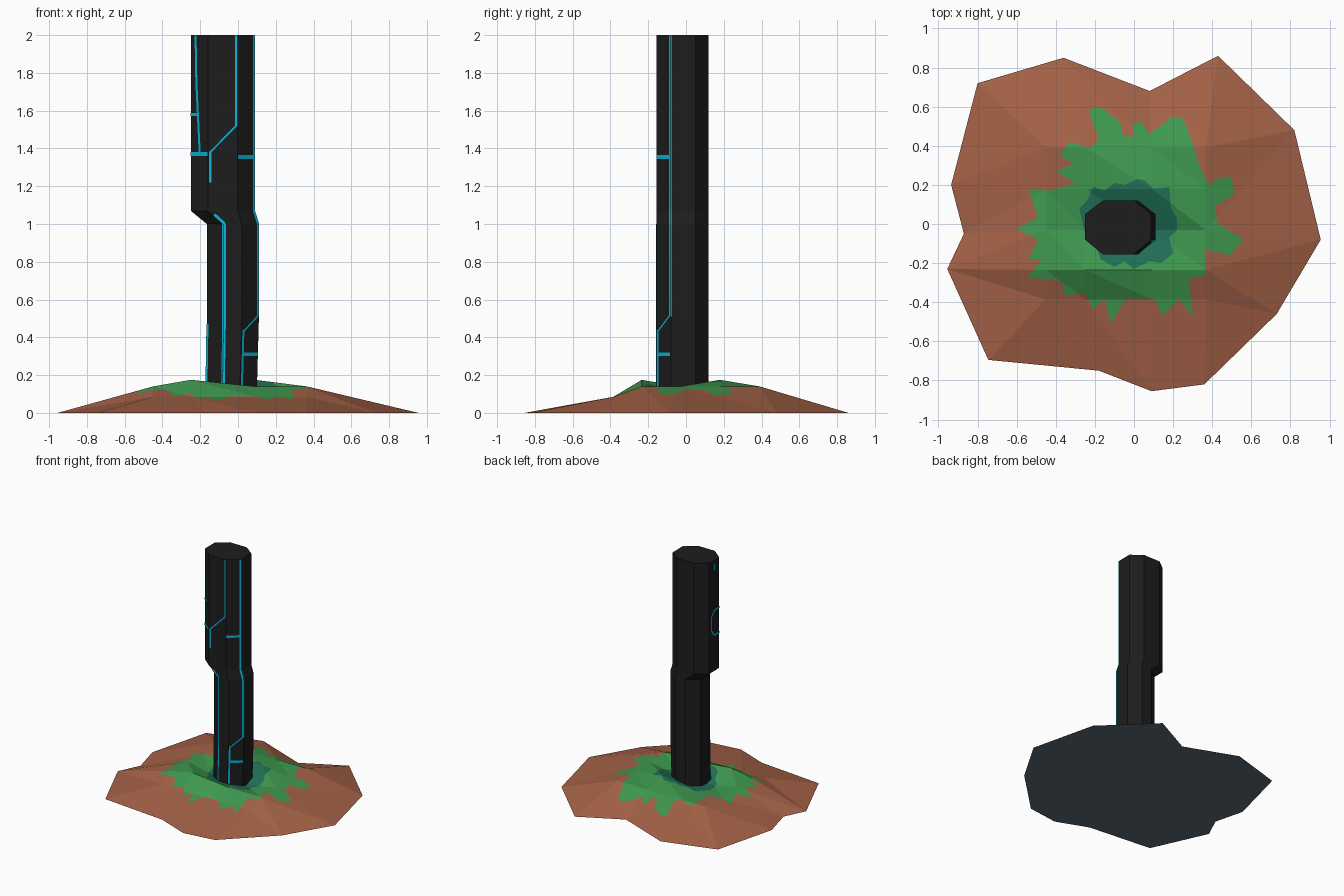
import bpy, bmesh, math
from mathutils import Vector
from mathutils.geometry import delaunay_2d_cdt, barycentric_transform

if "Cube" in bpy.data.objects:
    bpy.data.objects.remove(bpy.data.objects["Cube"])


def material(name, rgb):
    lin = [(c / 255 / 12.92) if c < 10 else ((c / 255 + 0.055) / 1.055) ** 2.4 for c in rgb]
    m = bpy.data.materials.new(name)
    m.diffuse_color = (*lin, 1)
    m.use_nodes = True
    m.node_tree.nodes["Principled BSDF"].inputs["Base Color"].default_value = m.diffuse_color
    return m


brown = material("brown_earth", (163, 97, 70))
green = material("green_grass", (63, 153, 80))
teal = material("dark_teal_moss", (33, 112, 87))
slate = material("slate_underside", (93, 106, 121))
black = material("black_stone", (29, 29, 29))
cyan = material("cyan_glow", (7, 184, 220))


def make_object(name, bm, mats):
    me = bpy.data.meshes.new(name)
    bm.to_mesh(me)
    bm.free()
    for m in mats:
        me.materials.append(m)
    ob = bpy.data.objects.new(name, me)
    bpy.context.collection.objects.link(ob)
    return ob


# --- mound: 5 x 4 grid of heights, skirted down to a 14-sided rim ---
rim = [(-.80, .72), (-.36, .85), (.08, .68), (.43, .86), (.82, .48), (.955, -.08), (.73, -.46),
       (.36, -.82), (.09, -.855), (-.18, -.75), (-.745, -.695), (-.955, -.23), (-.87, -.05), (-.935, .20)]
cols = [-.45, -.25, .09, .365]
rows = [.39, .18, -.03, -.235, -.385]
heights = [[.14, .14, .14, .14], [.13, .125, .175, .14], [.14, .10, .09, .14],
           [.14, .175, .14, .14], [.085, .085, .085, .085]]
pts = [Vector((x, y, 0)) for x, y in rim]
pts += [Vector((cols[c], rows[r], heights[r][c])) for r in range(5) for c in range(4)]


def g(r, c):
    return 14 + r * 4 + c


ring = ([g(0, c) for c in range(4)] + [g(r, 3) for r in (1, 2, 3)] +
        [g(4, c) for c in (3, 2, 1, 0)] + [g(r, 0) for r in (3, 2, 1)])
quads = [(i, ring[i], ring[(i + 1) % 14], (i + 1) % 14) for i in range(14)]
quads += [(g(r, c), g(r + 1, c), g(r + 1, c + 1), g(r, c + 1)) for r in range(4) for c in range(3)]
tris = []
for n, (a, b, c, d) in enumerate(quads):
    tris += [(a, b, d), (b, c, d)] if n in (3, 10) else [(a, b, c), (a, c, d)]

# painted patches, outlined from above (clockwise)
grass = [(-.23, .58), (-.21, .60), (-.16, .59), (-.07, .52), (-.06, .46), (-.01, .44), (.0, .51), (.03, .53),
         (.08, .46), (.20, .55), (.25, .54), (.29, .44), (.33, .31), (.38, .20), (.44, .24), (.50, .24),
         (.51, .15), (.41, .09), (.43, 0), (.56, -.08), (.49, -.16), (.36, -.13), (.37, -.26), (.28, -.28),
         (.30, -.475), (.23, -.38), (.15, -.47), (.10, -.38), (-.04, -.38), (-.12, -.51), (-.15, -.38),
         (-.21, -.44), (-.25, -.35), (-.35, -.37), (-.37, -.29), (-.545, -.275), (-.47, -.18), (-.54, -.18),
         (-.49, -.08), (-.60, -.025), (-.49, .035), (-.54, .18), (-.43, .17), (-.30, .21), (-.40, .27),
         (-.31, .31), (-.38, .35), (-.33, .42), (-.23, .39), (-.18, .43)]
moss = [(-.28, .08), (-.24, .12), (-.21, .19), (-.15, .17), (-.10, .21), (-.05, .20), (.02, .23), (.06, .22),
        (.10, .18), (.18, .19), (.19, .08), (.22, .03), (.22, -.03), (.18, -.07), (.20, -.15), (.14, -.20),
        (.08, -.19), (0, -.23), (-.05, -.19), (-.10, -.22), (-.17, -.18), (-.20, -.10), (-.25, -.05)]

flat = [Vector((p.x, p.y)) for p in pts]
faces = list(tris)
for outline in (grass, moss):
    start = len(flat)
    flat += [Vector(p) for p in reversed(outline)]
    faces.append(tuple(range(start, len(flat))))
out_v, _, out_f, _, _, origin = delaunay_2d_cdt(flat, [], faces, 1, 1e-5)

bm = bmesh.new()
made = {}
for f, src in zip(out_f, origin):
    tri = next((s for s in src if s < len(tris)), None)
    if tri is None:
        continue
    high = [pts[i] for i in tris[tri]]
    low = [Vector((p.x, p.y, 0)) for p in high]
    for i in f:
        if i not in made:
            made[i] = bm.verts.new(barycentric_transform(Vector((*out_v[i], 0)), *low, *high))
    face = bm.faces.new([made[i] for i in f])
    face.material_index = 2 if len(tris) + 1 in src else 1 if len(tris) in src else 0
    face.normal_update()
    if face.normal.z < 0:
        face.normal_flip()
base = bm.faces.new([bm.verts.new((x, y, 0)) for x, y in rim])
base.material_index = 3
base.normal_update()
if base.normal.z > 0:
    base.normal_flip()
make_object("mound", bm, [brown, green, teal, slate])

# --- pillar: octagon sections that step sideways half way up ---
sections = [(.05, -.172, .098), (.48, -.165, .11), (1.0, -.165, .11), (1.07, -.25, .088), (2.0, -.25, .088)]


def octagon(x0, x1, z):
    k = .09
    return [Vector(p) for p in ((x0, -.08, z), (x0 + k, -.155, z), (x1 - k, -.155, z), (x1, -.08, z),
                                (x1, .05, z), (x1 - k, .12, z), (x0 + k, .12, z), (x0, .05, z))]


bm = bmesh.new()
loops = [[bm.verts.new(p) for p in octagon(x0, x1, z)] for z, x0, x1 in sections]
for a, b in zip(loops, loops[1:]):
    for i in range(8):
        j = (i + 1) % 8
        bm.faces.new((a[i], a[j], b[j], b[i]))
bm.faces.new(loops[-1])
bm.faces.new(loops[0][::-1])
make_object("pillar", bm, [black])


# --- glowing veins: thin strips; u is -1-0 left side, 0-1 left bevel, 1-2 front, 2-3 right bevel, 3-4 right side
def surface(u, z, side):
    for (za, a0, a1), (zb, b0, b1) in zip(sections, sections[1:]):
        if z <= zb:
            t = (z - za) / (zb - za)
            break
    o = octagon(a0 + (b0 - a0) * t, a1 + (b1 - a1) * t, z)
    return o[side].lerp(o[side + 1], u - side)


normals = {-1: (-1, 0, 0), 0: (-.64, -.77, 0), 1: (0, -1, 0), 2: (.64, -.77, 0), 3: (1, 0, 0)}
veins = [
    (.014, [(.30, 2), (.35, 1.75), (.55, 1.37)]),
    (.014, [(.5, 1.58), (0, 1.58), (-.5, 1.58), (-.8, 1.53), (-.8, 1.42), (-.5, 1.37), (0, 1.37)]),
    (.014, [(-.5, 1.97), (-.5, 1.91)]),
    (.02, [(0, 1.37), (1, 1.37)]),
    (.012, [(1.95, 2), (1.95, 1.52)]),
    (.009, [(1.95, 1.52), (1.08, 1.38)]),
    (.014, [(1.08, 1.385), (1.08, 1.22)]),
    (.016, [(1.07, 1.05), (1.05, 1.0)]),
    (.012, [(1.05, 1.0), (1.05, .48), (1.05, .1)]),
    (.009, [(.965, 1.0), (.965, .48), (.965, .1)]),
    (.014, [(2.94, 2), (2.94, 1.07), (2.94, 1.0), (2.94, .51)]),
    (.006, [(3.025, 2), (3.025, 1.07), (3.025, 1.0), (3.025, .51)]),
    (.009, [(2.94, .515), (2.09, .43)]),
    (.014, [(2.09, .44), (2.09, .1)]),
    (.02, [(2.0, 1.355), (2.94, 1.355)]),
    (.02, [(2.09, .31), (2.98, .31)]),
    (.014, [(.06, .47), (.06, .1)]),
]
bm = bmesh.new()
for width, path in veins:
    for (ua, za), (ub, zb) in zip(path, path[1:]):
        side = math.floor((ua + ub) / 2)
        n = Vector(normals[side])
        a, b = surface(ua, za, side), surface(ub, zb, side)
        across = n.cross(b - a).normalized() * width / 2
        lift = n * .003
        f = bm.faces.new([bm.verts.new(p + lift) for p in (a - across, b - across, b + across, a + across)])
        f.normal_update()
        if f.normal.dot(n) < 0:
            f.normal_flip()
make_object("glowing_veins", bm, [cyan])
